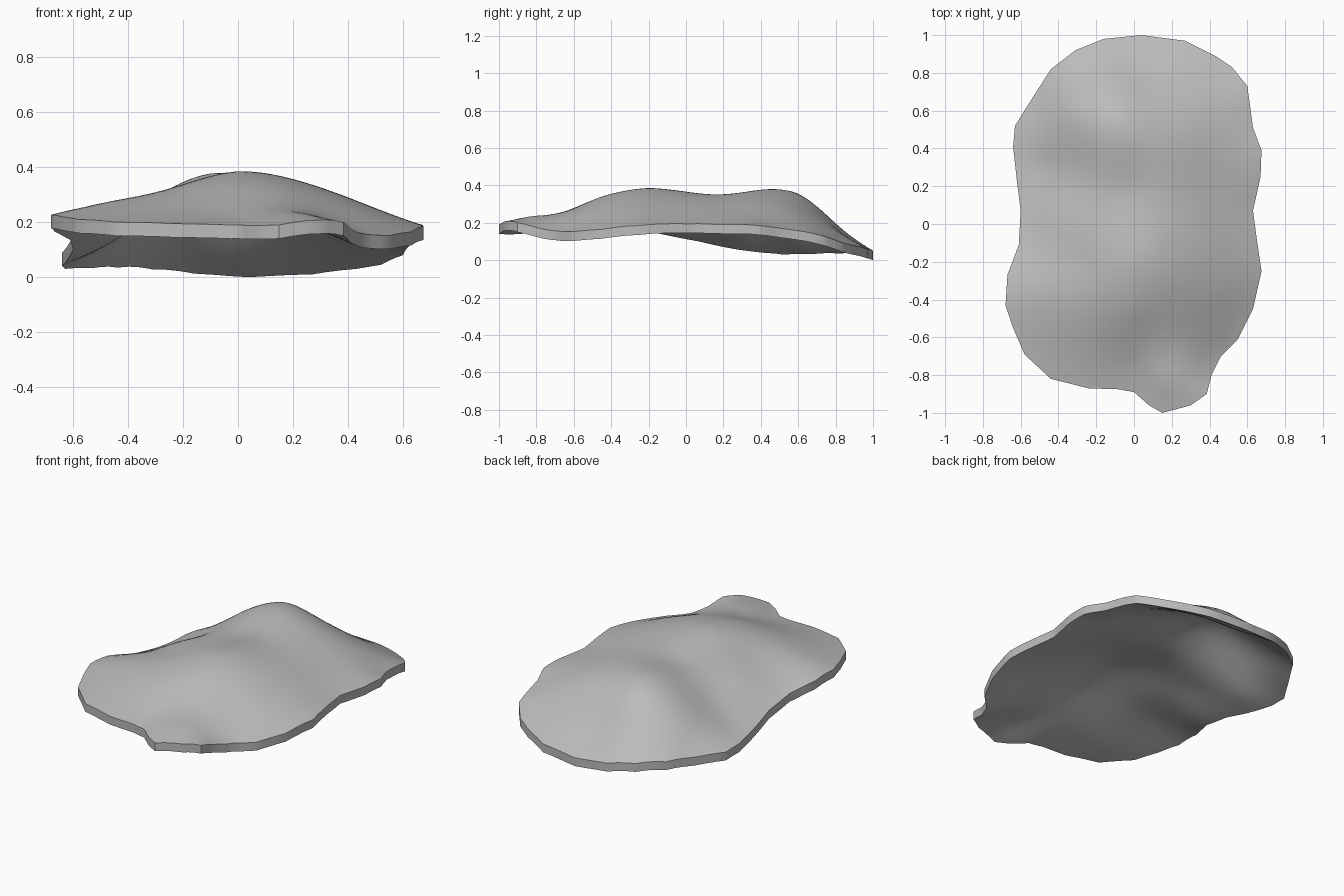
import bpy, bmesh, math
from mathutils import Vector

if "Cube" in bpy.data.objects:
    bpy.data.objects.remove(bpy.data.objects["Cube"])

THICK = 0.05
# Rim outline of the slab, clockwise from the back: x, y, top height
RIM = [(0.04, 1.0, .055), (0.27, .97, .065), (0.43, .89, .085), (0.52, .83, .10), (0.60, .73, .135),
       (0.63, .51, .175), (0.675, .39, .19), (0.67, .25, .195), (0.63, .07, .20), (0.65, -.08, .20),
       (0.675, -.25, .19), (0.63, -.45, .17), (0.55, -.61, .157), (0.46, -.70, .162), (0.41, -.80, .18),
       (0.385, -.90, .205), (0.30, -.96, .213), (0.15, -1.0, .195), (0.08, -.96, .193), (0.0, -.89, .195),
       (-.08, -.875, .197), (-.24, -.87, .20), (-.44, -.82, .205), (-.58, -.69, .215), (-.64, -.55, .225),
       (-.68, -.43, .232), (-.67, -.27, .222), (-.61, -.11, .19), (-.60, .07, .155), (-.62, .23, .12),
       (-.64, .41, .095), (-.63, .52, .085), (-.53, .68, .088), (-.44, .82, .09), (-.31, .92, .083),
       (-.16, .98, .068)]
# Crests, hollows and shoulders of the top surface
HILLS = [(0, -.2, .39), (0, 0, .37), (-.05, .16, .347), (-.1, .43, .38), (-.1, .6, .36), (-.08, .72, .275),
         (0, .85, .14), (0, -.45, .345), (.08, -.62, .275), (0, -.76, .225), (.2, -.83, .24), (.36, -.66, .21),
         (.42, -.4, .26), (.4, .2, .28), (.4, -.1, .295), (.3, .5, .295), (.35, .7, .20), (-.35, .3, .25),
         (-.5, .3, .16), (-.3, -.2, .31), (-.47, -.35, .28), (-.42, -.65, .24), (-.35, .6, .25), (-.4, .03, .265)]


def solve(a, b):
    """Gaussian elimination with pivoting."""
    n = len(b)
    m = [row[:] + [v] for row, v in zip(a, b)]
    for i in range(n):
        p = max(range(i, n), key=lambda k: abs(m[k][i]))
        m[i], m[p] = m[p], m[i]
        for k in range(i + 1, n):
            f = m[k][i] / m[i][i]
            if f:
                m[k] = [u - f * v for u, v in zip(m[k], m[i])]
    x = [0.0] * n
    for i in reversed(range(n)):
        x[i] = (m[i][n] - sum(m[i][j] * x[j] for j in range(i + 1, n))) / m[i][i]
    return x


def kernel(ax, ay, bx, by):
    r2 = (ax - bx) ** 2 + (ay - by) ** 2
    return r2 * math.log(r2) if r2 > 1e-12 else 0.0


# Thin-plate surface through all control points
pts = RIM + HILLS
rows = [[kernel(p[0], p[1], q[0], q[1]) + (1e-4 if p is q else 0) for q in pts] + [1, p[0], p[1]] for p in pts]
rows += [[1.0] * len(pts) + [0] * 3, [p[0] for p in pts] + [0] * 3, [p[1] for p in pts] + [0] * 3]
w = solve(rows, [p[2] for p in pts] + [0, 0, 0])


def height(x, y):
    s = sum(k * kernel(x, y, p[0], p[1]) for k, p in zip(w, pts))
    return s + w[-3] + w[-2] * x + w[-1] * y


# Slab: rings shrinking from the rim to the middle, as top and underside
STEPS, RINGS = 3, 28
outline = []
for a, b in zip(RIM, RIM[1:] + RIM[:1]):
    outline += [Vector(a[:2]).lerp(Vector(b[:2]), i / STEPS) for i in range(STEPS)]
N = len(outline)
bm = bmesh.new()


def sheet(drop):
    rings = []
    for r in range(RINGS):
        t = 1 - r / RINGS
        rings.append([bm.verts.new((p.x * t, p.y * t, height(p.x * t, p.y * t) - drop)) for p in outline])
    mid = bm.verts.new((0, 0, height(0, 0) - drop))
    for a, b in zip(rings, rings[1:]):
        for i in range(N):
            j = (i + 1) % N
            bm.faces.new((a[i], a[j], b[j], b[i]))
    for i in range(N):
        bm.faces.new((rings[-1][i], rings[-1][(i + 1) % N], mid))
    return rings[0]


top, under = sheet(0), sheet(THICK)
for i in range(N):
    j = (i + 1) % N
    bm.faces.new((top[i], top[j], under[j], under[i]))
bmesh.ops.recalc_face_normals(bm, faces=bm.faces)
low = min(v.co.z for v in bm.verts)
bmesh.ops.translate(bm, verts=bm.verts, vec=(0, 0, -low))

mesh = bpy.data.meshes.new("stone_slab")
bm.to_mesh(mesh)
bm.free()
slab = bpy.data.objects.new("stone_slab", mesh)
bpy.context.collection.objects.link(slab)
grey = bpy.data.materials.new("stone grey")
grey.diffuse_color = (0.5, 0.5, 0.5, 1)
grey.use_nodes = True
grey.node_tree.nodes["Principled BSDF"].inputs["Base Color"].default_value = grey.diffuse_color
mesh.materials.append(grey)
bpy.context.view_layer.objects.active = slab
slab.select_set(True)
bpy.ops.object.shade_smooth_by_angle(angle=math.radians(35))
